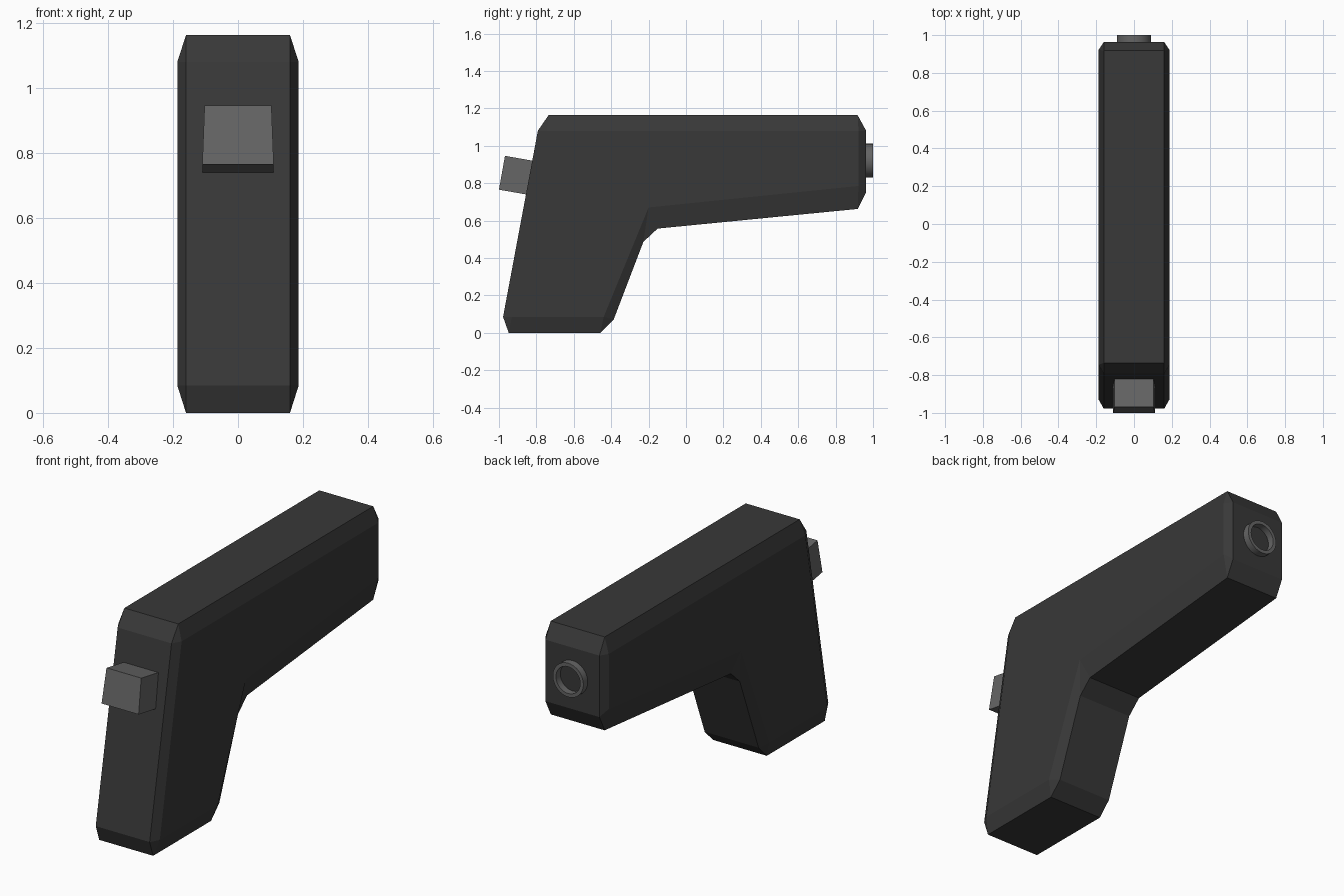
import bpy, bmesh, math

if "Cube" in bpy.data.objects:
    bpy.data.objects.remove(bpy.data.objects["Cube"])


def material(name, v):
    m = bpy.data.materials.new(name)
    m.diffuse_color = (v, v, v, 1)
    m.use_nodes = True
    m.node_tree.nodes["Principled BSDF"].inputs["Base Color"].default_value = m.diffuse_color
    return m


def finish(name, bm, mat):
    bmesh.ops.recalc_face_normals(bm, faces=bm.faces)
    me = bpy.data.meshes.new(name)
    bm.to_mesh(me)
    bm.free()
    me.materials.append(mat)
    ob = bpy.data.objects.new(name, me)
    bpy.context.collection.objects.link(ob)
    return ob


dark = material("dark_grey", 0.04)
light = material("mid_grey", 0.13)

# Body: chamfered outline (two points per corner) and inset side face (one per corner), as (y, z)
outline = [(-0.792, 1.08), (-0.735, 1.163), (0.918, 1.163), (0.963, 1.08),
           (0.963, 0.75), (0.918, 0.662), (-0.152, 0.557), (-0.228, 0.486),
           (-0.387, 0.07), (-0.457, 0), (-0.948, 0), (-0.978, 0.085)]
side = [(-0.745, 1.08), (0.922, 1.08), (0.922, 0.785), (-0.2, 0.67), (-0.44, 0.085), (-0.93, 0.085)]
bm = bmesh.new()
rims = []
for s in (-1, 1):
    rim = [bm.verts.new((s * 0.16, y, z)) for y, z in outline]
    inset = [bm.verts.new((s * 0.187, y, z)) for y, z in side]
    rims.append(rim)
    bm.faces.new(inset)
    for i in range(6):
        a, b, c = rim[2 * i], rim[2 * i + 1], rim[(2 * i + 2) % 12]
        bm.faces.new((a, b, inset[i]))
        bm.faces.new((b, c, inset[(i + 1) % 6], inset[i]))
for i in range(12):
    j = (i + 1) % 12
    bm.faces.new((rims[0][i], rims[0][j], rims[1][j], rims[1][i]))
finish("body", bm, dark)

# Tilted block on the back of the grip, slightly wider at the bottom: (y, z, half width)
bm = bmesh.new()
block = [(-0.968, 0.946, 0.103), (-1.0, 0.765, 0.11), (-0.80, 0.73, 0.11), (-0.77, 0.911, 0.103)]
left, right = [[bm.verts.new((s * w, y, z)) for y, z, w in block] for s in (-1, 1)]
bm.faces.new(left)
bm.faces.new(right)
for i in range(4):
    j = (i + 1) % 4
    bm.faces.new((left[i], left[j], right[j], right[i]))
finish("rear_block", bm, light)

# Open ring on the far end
bm = bmesh.new()
n = 32
section = [(0.091, 0.955), (0.091, 1.0), (0.072, 1.0), (0.072, 0.955)]
rings = [[bm.verts.new((r * math.cos(math.tau * k / n), y, 0.92 + r * math.sin(math.tau * k / n)))
          for k in range(n)] for r, y in section]
for a, b in zip(rings, rings[1:] + rings[:1]):
    for k in range(n):
        bm.faces.new((a[k], a[(k + 1) % n], b[(k + 1) % n], b[k]))
ring = finish("end_ring", bm, light)
bpy.context.view_layer.objects.active = ring
ring.select_set(True)
bpy.ops.object.shade_smooth_by_angle()
